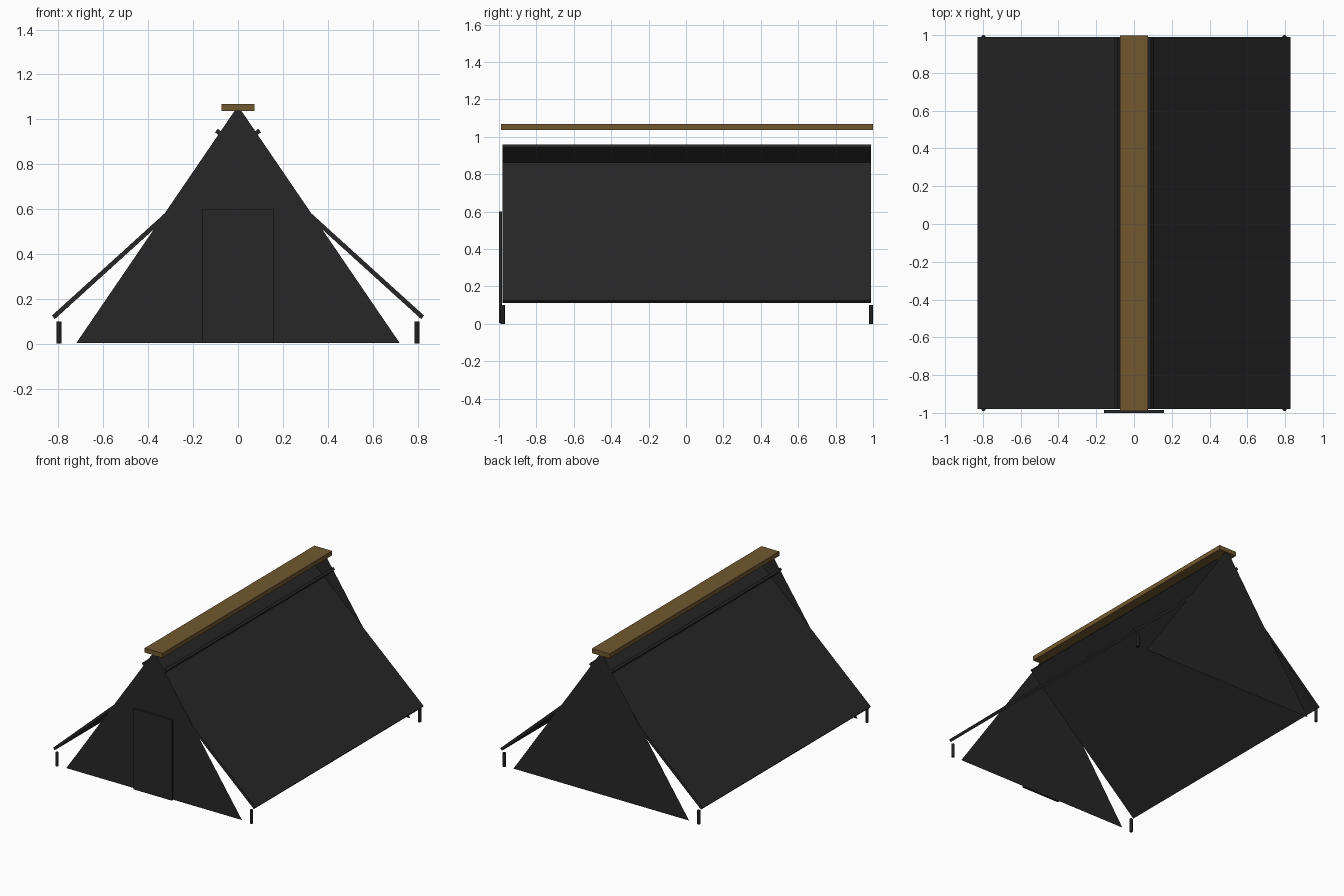
import bpy, math

if "Cube" in bpy.data.objects:
    bpy.data.objects.remove(bpy.data.objects["Cube"])

YC = 0.005          # centre of the tent along its ridge
HALF = 0.985        # half length of the roof sheets


def material(name, rgb):
    m = bpy.data.materials.new(name)
    m.diffuse_color = (*rgb, 1.0)
    m.use_nodes = True
    m.node_tree.nodes["Principled BSDF"].inputs["Base Color"].default_value = m.diffuse_color
    return m


CANVAS = material("black_canvas", (0.020, 0.020, 0.020))
WOOD = material("brown_wood", (0.165, 0.098, 0.029))
PEG = material("dark_peg", (0.014, 0.014, 0.014))


def box(name, centre, size, mat, tilt=0.0):
    bpy.ops.mesh.primitive_cube_add(size=1, location=centre, rotation=(0, tilt, 0))
    ob = bpy.context.object
    ob.name = name
    ob.scale = size
    bpy.ops.object.transform_apply(location=False, rotation=False, scale=True)
    ob.data.materials.append(mat)
    return ob


# Ridge beam
box("ridge_beam", (0, YC, 1.0525), (0.146, 1.988, 0.033), WOOD)

# Roof sheets, crossing each other just below the ridge
for side, s in (("right", 1), ("left", -1)):
    box(side + "_roof_sheet", (s * 0.3635, YC, 0.534),
        (1.24, 2 * HALF, 0.02), CANVAS, tilt=s * math.radians(42.2))

# Triangular end walls, single sheets of canvas
for end, s in (("front", -1), ("back", 1)):
    y = YC + s * (HALF + 0.002)
    verts = [(-0.72, y, 0.004), (0.72, y, 0.004), (0, y, 1.06)]
    mesh = bpy.data.meshes.new(end + "_wall")
    mesh.from_pydata(verts, [], [(0, 1, 2) if s < 0 else (2, 1, 0)])
    mesh.materials.append(CANVAS)
    bpy.context.collection.objects.link(bpy.data.objects.new(end + "_wall", mesh))

# Door flap on the front wall
box("door_flap", (0, -0.992, 0.302), (0.315, 0.016, 0.596), CANVAS)

# Corner pegs
for side, sx in (("right", 1), ("left", -1)):
    for end, sy in (("front", -1), ("back", 1)):
        bpy.ops.mesh.primitive_cylinder_add(
            vertices=16, radius=0.011, depth=0.1,
            location=(sx * 0.797, YC + sy * HALF, 0.05))
        peg = bpy.context.object
        peg.name = f"{end}_{side}_peg"
        peg.data.materials.append(PEG)
        bpy.ops.object.shade_smooth_by_angle(angle=math.radians(40))
